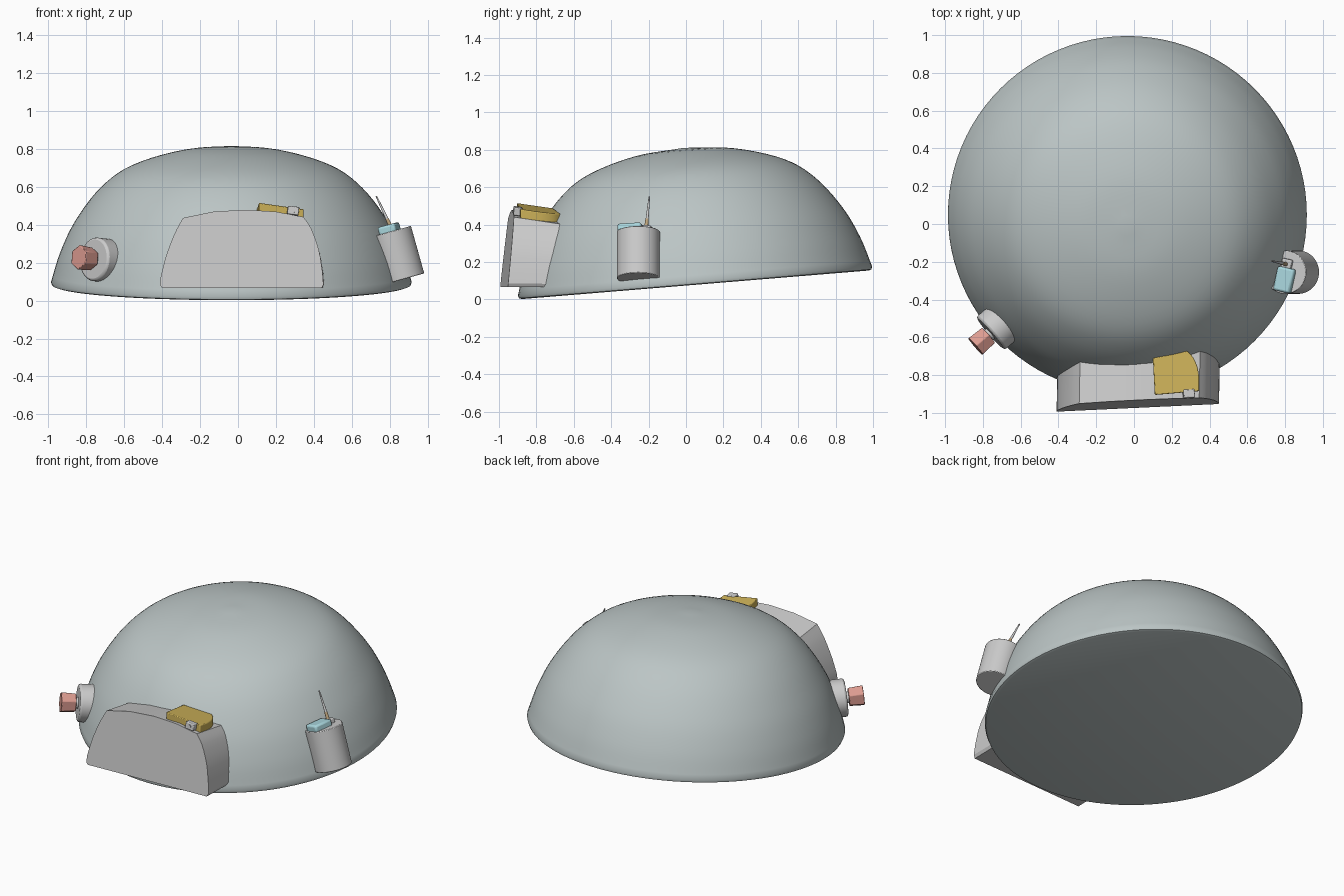
import bpy, bmesh, math
from mathutils import Vector, Matrix

if "Cube" in bpy.data.objects:
    bpy.data.objects.remove(bpy.data.objects["Cube"])


def paint(ob, name, rgb):
    m = bpy.data.materials.new(name)
    m.diffuse_color = (*rgb, 1)
    m.use_nodes = True
    m.node_tree.nodes["Principled BSDF"].inputs["Base Color"].default_value = m.diffuse_color
    ob.data.materials.append(m)


def finish(name, bm, smooth=30, bevel=0, color=None):
    bmesh.ops.recalc_face_normals(bm, faces=bm.faces)
    me = bpy.data.meshes.new(name)
    bm.to_mesh(me)
    bm.free()
    ob = bpy.data.objects.new(name, me)
    bpy.context.collection.objects.link(ob)
    if bevel:
        b = ob.modifiers.new("bevel", "BEVEL")
        b.width, b.segments = bevel, 2
        b.limit_method = "ANGLE"
    bpy.ops.object.select_all(action="DESELECT")
    ob.select_set(True)
    bpy.context.view_layer.objects.active = ob
    bpy.ops.object.shade_smooth_by_angle(angle=math.radians(smooth))
    if color:
        paint(ob, name + "_paint", color)
    return ob


def rod(name, a, b, r1, r2, sides=48, **kw):
    a, b = Vector(a), Vector(b)
    bm = bmesh.new()
    rot = (b - a).to_track_quat("Z", "Y").to_matrix().to_4x4()
    bmesh.ops.create_cone(bm, cap_ends=True, segments=sides, radius1=r1, radius2=r2,
                          depth=(b - a).length,
                          matrix=Matrix.Translation((a + b) / 2) @ rot)
    return finish(name, bm, **kw)


def box(name, loc, size, rot, **kw):
    bm = bmesh.new()
    m = Matrix.Translation(loc)
    for axis, deg in zip("YXZ", (rot[1], rot[0], rot[2])):
        m = m @ Matrix.Rotation(math.radians(deg), 4, axis)
    bmesh.ops.create_cube(bm, size=1, matrix=m @ Matrix.Diagonal((*size, 1)))
    return finish(name, bm, **kw)


def loft(name, bottom, top, **kw):
    bm = bmesh.new()
    lo = [bm.verts.new(p) for p in bottom]
    hi = [bm.verts.new(p) for p in top]
    bm.faces.new(lo)
    bm.faces.new(hi)
    for i in range(len(lo)):
        j = (i + 1) % len(lo)
        bm.faces.new((lo[i], lo[j], hi[j], hi[i]))
    return finish(name, bm, **kw)


def curve(pts, n=5):
    # smooth open curve through the points
    p = [Vector(q) for q in pts]
    p = [2 * p[0] - p[1]] + p + [2 * p[-1] - p[-2]]
    out = []
    for a, b, c, d in zip(p, p[1:], p[2:], p[3:]):
        for k in range(n):
            t = k / n
            out.append(0.5 * (2 * b + (c - a) * t + (2 * a - 5 * b + 4 * c - d) * t * t
                              + (3 * b - a - 3 * c + d) * t ** 3))
    return out + [p[-2]]


# dome: revolved profile with a flat base, leaning forward
profile = [(0, 0), (0.93, 0), (0.945, 0.005)] + [tuple(v) for v in curve(
    [(0.95, 0.02), (0.9, 0.18), (0.82, 0.345), (0.69, 0.515), (0.53, 0.63),
     (0.27, 0.71), (0, 0.735)])]
bm = bmesh.new()
vs = [bm.verts.new((r, 0, h)) for r, h in profile]
es = [bm.edges.new(e) for e in zip(vs, vs[1:])]
bmesh.ops.spin(bm, geom=vs + es, axis=(0, 0, 1), cent=(0, 0, 0), angle=math.tau, steps=96)
bmesh.ops.remove_doubles(bm, verts=bm.verts, dist=1e-4)
dome = finish("dome_body", bm, smooth=40)
paint(dome, "dome_grey", (0.5, 0.56, 0.56))
dome.location = (-0.035, 0.05, 0.078)
dome.rotation_euler.x = math.radians(4.7)

# front housing: arched outline pushed back into the dome
outline = [(0.44, 0.065), (0.45, 0.085)] + [tuple(v) for v in curve(
    [(0.445, 0.15), (0.425, 0.27), (0.385, 0.38), (0.345, 0.44)], 3)]
outline += [(0.2, 0.468), (0.04, 0.478), (-0.13, 0.468)]
outline += [tuple(v) for v in curve(
    [(-0.29, 0.435), (-0.335, 0.35), (-0.38, 0.23), (-0.408, 0.12)], 3)]
outline += [(-0.41, 0.08), (-0.4, 0.065)]


def housing(depth):
    return [(x + 0.02 * depth, -0.974 + 0.047 * x + 0.1 * (z - 0.065) + depth,
             0.065 + (z - 0.065) * (1 - 0.4 * depth)) for x, z in outline]


loft("front_housing", housing(0), housing(0.3), smooth=25)

# gold cap on the housing, one corner rounded
plan = [(0.11, -0.905), (0.345, -0.885)] + [tuple(v) for v in curve(
    [(0.345, -0.81), (0.335, -0.755), (0.312, -0.705), (0.28, -0.672)], 3)] + [(0.10, -0.71)]
cap = [[(x, y, 0.515 - 0.13 * (x - 0.11) - 0.15 * (y + 0.905) - d) for x, y in plan]
       for d in (0.075, 0)]
loft("gold_cap", cap[0], cap[1], bevel=0.005, color=(0.62, 0.45, 0.1))

# small latch on the cap
box("cap_latch", (0.29, -0.9, 0.472), (0.06, 0.045, 0.044), (-8, 7, 3), bevel=0.005,
    color=(0.6, 0.6, 0.62))
rod("latch_pin", (0.29, -0.915, 0.474), (0.29, -0.926, 0.475), 0.012, 0.012, 16)

# side canister with its fittings
rod("side_canister", (0.87, -0.255, 0.112), (0.80, -0.255, 0.362), 0.115, 0.115, bevel=0.004)
box("canister_block", (0.797, -0.295, 0.375), (0.095, 0.13, 0.05), (0, -15, -13),
    bevel=0.012, color=(0.4, 0.68, 0.73))
box("antenna_base", (0.81, -0.21, 0.375), (0.055, 0.05, 0.035), (0, -15, -13), bevel=0.006)
rod("antenna_root", (0.818, -0.216, 0.36), (0.785, -0.208, 0.43), 0.012, 0.009, 12,
    color=(0.5, 0.36, 0.2))
rod("antenna_tip", (0.79, -0.209, 0.42), (0.728, -0.196, 0.55), 0.0085, 0.004, 12)

# left port: round boss, neck and red hexagonal knob
start, axis = Vector((-0.76, -0.58, 0.218)), Vector((-0.75, -0.65, 0.09)).normalized()
rod("port_boss", start - axis * 0.14, start, 0.115, 0.115, bevel=0.012)
rod("port_neck", start - axis * 0.01, start + axis * 0.03, 0.035, 0.035, 24)
rod("port_knob", start + axis * 0.015, start + axis * 0.105, 0.06, 0.066, 6, bevel=0.004,
    color=(0.72, 0.33, 0.28))
